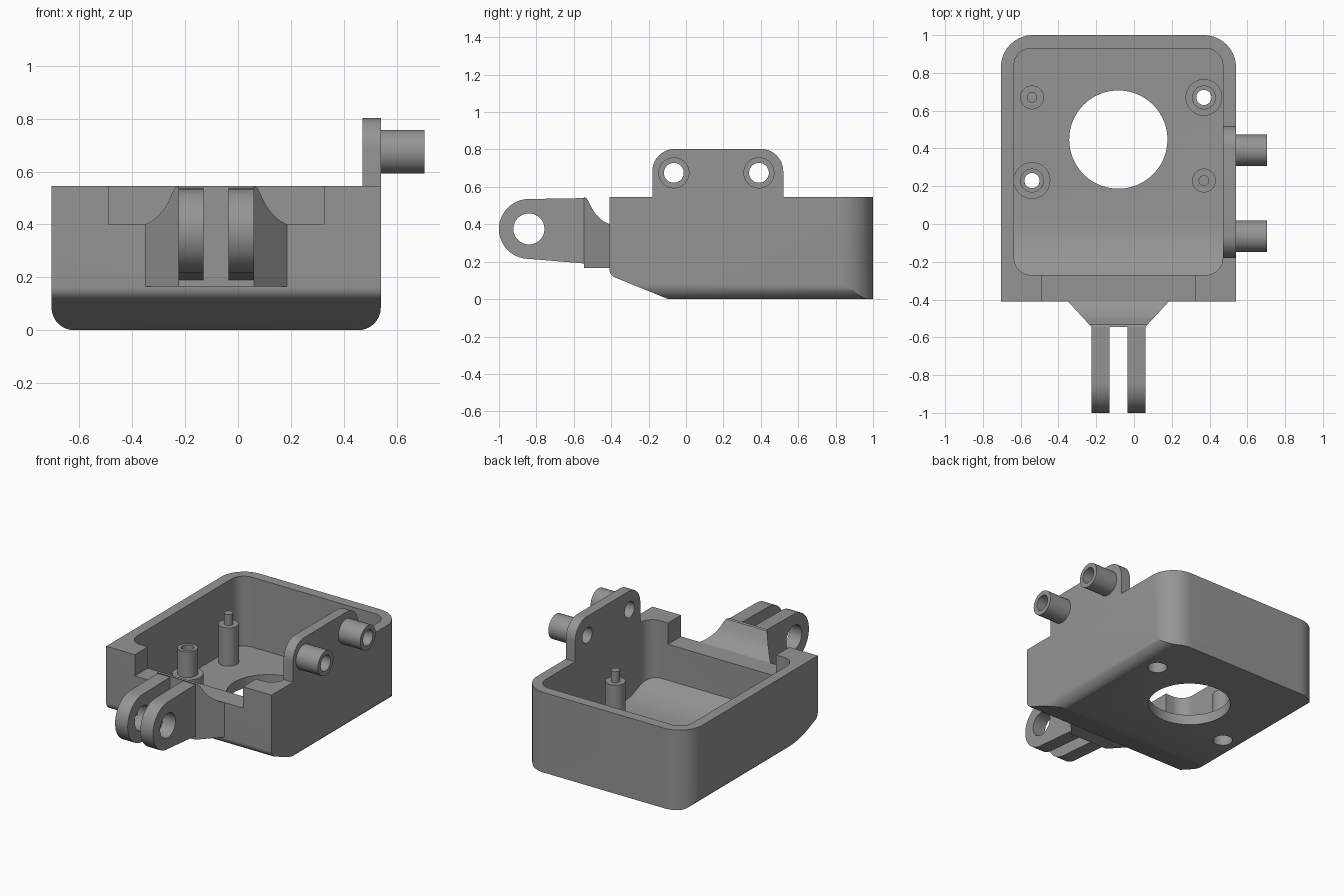
import bpy, bmesh, math
from mathutils import Vector

if "Cube" in bpy.data.objects:
    bpy.data.objects.remove(bpy.data.objects["Cube"])

grey = bpy.data.materials.new("plastic_grey")
grey.diffuse_color = (0.3, 0.3, 0.3, 1)
grey.use_nodes = True
grey.node_tree.nodes["Principled BSDF"].inputs["Base Color"].default_value = grey.diffuse_color


def rounded(corners, steps=12):
    """Closed outline from (u, v, radius) corners."""
    out = []
    n = len(corners)
    for i, (u, v, r) in enumerate(corners):
        p = Vector((u, v))
        if r == 0:
            out.append(p)
            continue
        a = (Vector(corners[i - 1][:2]) - p).normalized()
        b = (Vector(corners[(i + 1) % n][:2]) - p).normalized()
        half = a.angle(b) / 2
        c = p + (a + b).normalized() * r / math.sin(half)
        s, e = p + a * r / math.tan(half) - c, p + b * r / math.tan(half) - c
        for k in range(steps + 1):
            t = k / steps
            out.append(c + s.lerp(e, t).normalized() * r)
    return out


def circle(u, v, r, n=48):
    return [(u + r * math.cos(2 * math.pi * k / n), v + r * math.sin(2 * math.pi * k / n)) for k in range(n)]


def prism(name, outline, axis, lo, hi):
    """Extrude an outline along an axis: x uses (y, z), y uses (x, z), z uses (x, y)."""
    place = {"x": lambda u, v, w: (w, u, v),
             "y": lambda u, v, w: (u, w, v),
             "z": lambda u, v, w: (u, v, w)}[axis]
    bm = bmesh.new()
    rings = [[bm.verts.new(place(p[0], p[1], w)) for p in outline] for w in (lo, hi)]
    n = len(outline)
    bm.faces.new(rings[0])
    bm.faces.new(rings[1])
    for i in range(n):
        j = (i + 1) % n
        bm.faces.new((rings[0][i], rings[0][j], rings[1][j], rings[1][i]))
    bmesh.ops.recalc_face_normals(bm, faces=bm.faces)
    me = bpy.data.meshes.new(name)
    bm.to_mesh(me)
    bm.free()
    me.materials.append(grey)
    ob = bpy.data.objects.new(name, me)
    bpy.context.collection.objects.link(ob)
    return ob


def boolean(ob, tool, op="DIFFERENCE"):
    mod = ob.modifiers.new("cut", "BOOLEAN")
    mod.operation, mod.object, mod.solver = op, tool, "EXACT"
    bpy.context.view_layer.objects.active = ob
    bpy.ops.object.modifier_apply(modifier=mod.name)
    bpy.data.objects.remove(tool)


def box(x0, x1, y0, y1):
    return [(x0, y0), (x1, y0), (x1, y1), (x0, y1)]


L, R, F, B, H = -0.705, 0.54, -0.41, 1.0, 0.545

# Tray shell: rounded back corners, sloped front underside, rounded lower sides
tray = prism("tray", rounded([(L, F, 0), (R, F, 0), (R, B, .17), (L, B, .17)]), "z", 0, H)
side = rounded([(F, .128, .05), (-.095, 0, 0), (1.2, 0, 0), (1.2, .8, 0), (F, .8, 0)])
boolean(tray, prism("side_shape", side, "x", -1, 1), "INTERSECT")
front = rounded([(L, 0, .085), (R, 0, .085), (R, .8, 0), (L, .8, 0)])
boolean(tray, prism("front_shape", front, "y", -1, 1.2), "INTERSECT")

# Cavity with a floor that rises at the front
cavity = prism("cavity", rounded([(-.635, -.27, .09), (.47, -.27, .09), (.47, .93, .09), (-.635, .93, .09)]),
               "z", 0.01, 1)
floor = [(-.4, .207), (-.08, .079), (.02, .07), (1.2, .07), (1.2, .9), (-.4, .9)]
boolean(cavity, prism("floor_shape", floor, "x", -1, 1), "INTERSECT")
boolean(tray, cavity)

# Notch in the front wall and lens opening in the floor
boolean(tray, prism("notch", box(-.49, .325, -.6, -.2), "z", .40, 1))
boolean(tray, prism("lens_opening", circle(-.083, .447, .26, 96), "z", -.5, .3))

# Screw tubes with a wide foot and a recess for the screw head
for i, (x, y) in enumerate([(.37, .67), (-.54, .23)]):
    tube = prism(f"screw_tube_{i}", circle(x, y, .063), "z", .05, .335)
    boolean(tube, prism("foot", circle(x, y, .097), "z", .05, .16), "UNION")
    for part, r, top in (("bore", .04, 1), ("recess", .062, .11)):
        boolean(tube, prism(part, circle(x, y, r), "z", -.5, top))
    boolean(tray, prism("floor_hole", circle(x, y, .062), "z", -.5, .2))

# Locating posts with thin pins
for i, (x, y) in enumerate([(-.54, .67), (.37, .23)]):
    post = prism(f"locating_post_{i}", circle(x, y, .063), "z", .05, .33)
    boolean(post, prism("pin", circle(x, y, .028, 24), "z", .2, .405), "UNION")

# Side ear with two hollow sleeves
ear = prism("side_ear", rounded([(-.18, H, 0), (.52, H, 0), (.52, .803, .12), (-.18, .803, .12)]), "x", .47, R)
for i, y in enumerate((-.065, .39)):
    sleeve = prism(f"ear_sleeve_{i}", circle(y, .675, .083), "x", R, .705)
    for ob in (ear, sleeve):
        boolean(ob, prism("sleeve_bore", circle(y, .675, .053), "x", 0, 1))

# Tapered mount block with a concave top
mount = prism("mount_block", [(-.225, -.545), (.06, -.545), (.185, F), (-.35, F)], "z", .165, .7)
top = [(-.7, 0), (-.3, 0), (-.3, .40), (F, .40), (-.44, .415), (-.465, .436), (-.487, .46),
       (-.505, .488), (-.52, .52), (-.532, .54), (-.545, H), (-.7, H)]
boolean(mount, prism("mount_top", top, "x", -1, 1), "INTERSECT")

# Two hinge fingers with a shared pivot hole
cy, cz, r = -.84, .375, .16
arc = [(cy + r * math.cos(math.radians(a)), cz + r * math.sin(math.radians(a))) for a in range(90, 271, 6)]
for i, x in enumerate((-.225, -.035)):
    finger = prism(f"hinge_finger_{i}", arc + [(-.54, .19), (-.54, .54)], "x", x, x + .095)
    boolean(finger, prism("pivot_hole", circle(cy, cz, .083), "x", -1, 1))

# Smooth the curved walls, keep edges crisp
bpy.ops.object.select_all(action="SELECT")
bpy.context.view_layer.objects.active = tray
bpy.ops.object.shade_smooth_by_angle(angle=math.radians(25))
